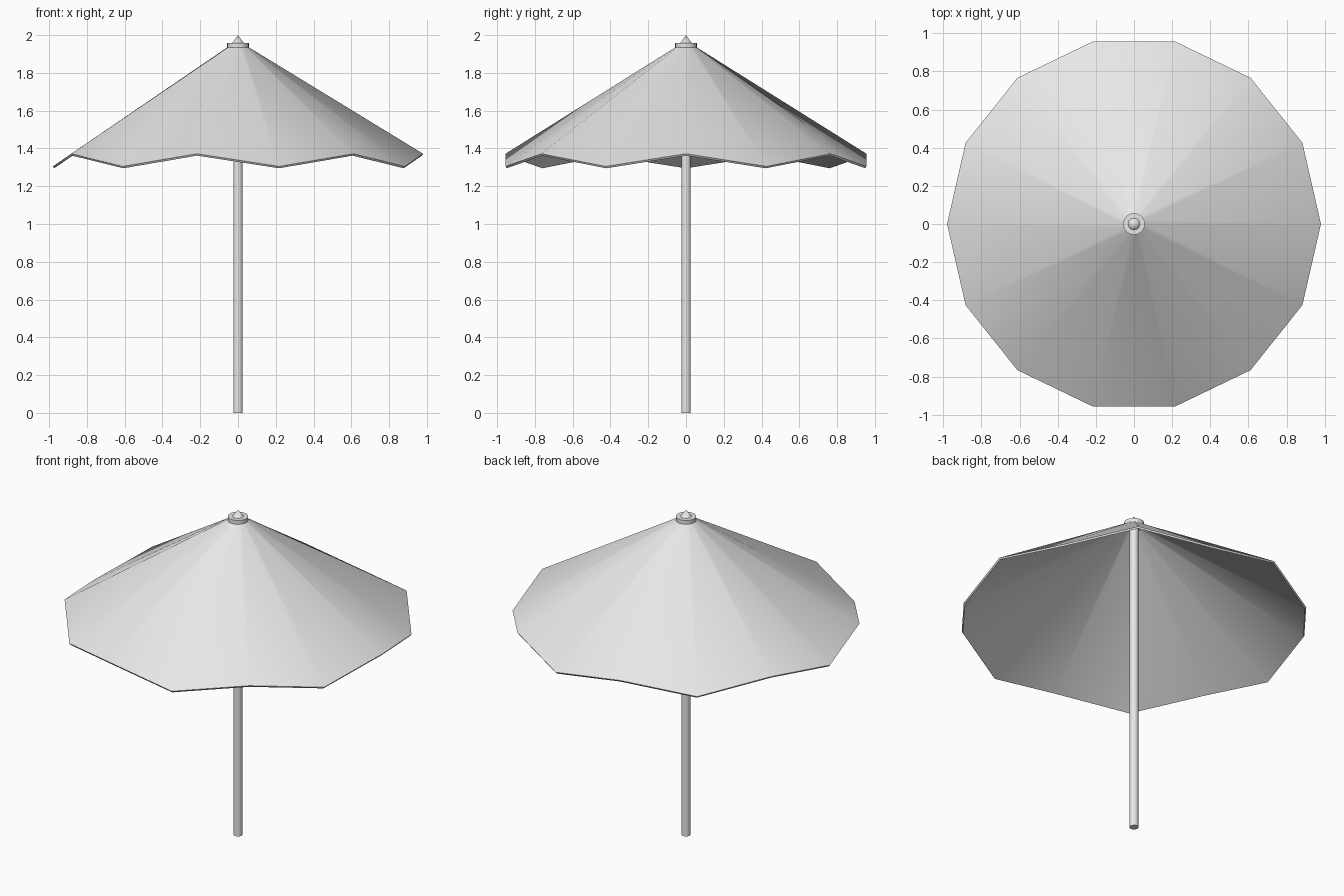
import bpy, bmesh, math

if "Cube" in bpy.data.objects:
    bpy.data.objects.remove(bpy.data.objects["Cube"])

grey = bpy.data.materials.new("plain grey")
grey.diffuse_color = (0.8, 0.8, 0.8, 1)
grey.use_nodes = True
grey.node_tree.nodes["Principled BSDF"].inputs["Base Color"].default_value = grey.diffuse_color


def finish(obj, angle):
    obj.data.materials.append(grey)
    bpy.ops.object.select_all(action='DESELECT')
    obj.select_set(True)
    bpy.context.view_layer.objects.active = obj
    bpy.ops.object.shade_smooth_by_angle(angle=math.radians(angle))


def cone(name, r1, r2, z0, z1, sides=24):
    bpy.ops.mesh.primitive_cone_add(vertices=sides, radius1=r1, radius2=r2,
                                    depth=z1 - z0, location=(0, 0, (z0 + z1) / 2))
    obj = bpy.context.object
    obj.name = name
    finish(obj, 40)
    return obj


# canopy: 14 panels whose rim corners alternate between high and low
SIDES = 14
bm = bmesh.new()
top, rim = [], []
for k in range(SIDES):
    a = 2 * math.pi * k / SIDES
    c, s = math.cos(a), math.sin(a)
    top.append(bm.verts.new((0.05 * c, 0.05 * s, 1.94)))
    rim.append(bm.verts.new((0.98 * c, 0.98 * s, 1.305 if k % 2 else 1.372)))
for k in range(SIDES):
    n = (k + 1) % SIDES
    bm.faces.new((rim[k], rim[n], top[n], top[k]))
mesh = bpy.data.meshes.new("canopy")
bm.to_mesh(mesh)
bm.free()
canopy = bpy.data.objects.new("canopy", mesh)
bpy.context.collection.objects.link(canopy)
finish(canopy, 60)
# cloth thickness, grown inwards
solid = canopy.modifiers.new("thickness", 'SOLIDIFY')
solid.thickness = 0.012
solid.offset = -1
bpy.ops.object.modifier_apply(modifier=solid.name)
bpy.ops.object.shade_smooth_by_angle(angle=math.radians(60))

# pole, hub cap and pointed finial
cone("pole", 0.025, 0.025, 0, 1.945)
cone("hub_cap", 0.057, 0.057, 1.932, 1.959)
cone("finial", 0.032, 0, 1.957, 2.0)
